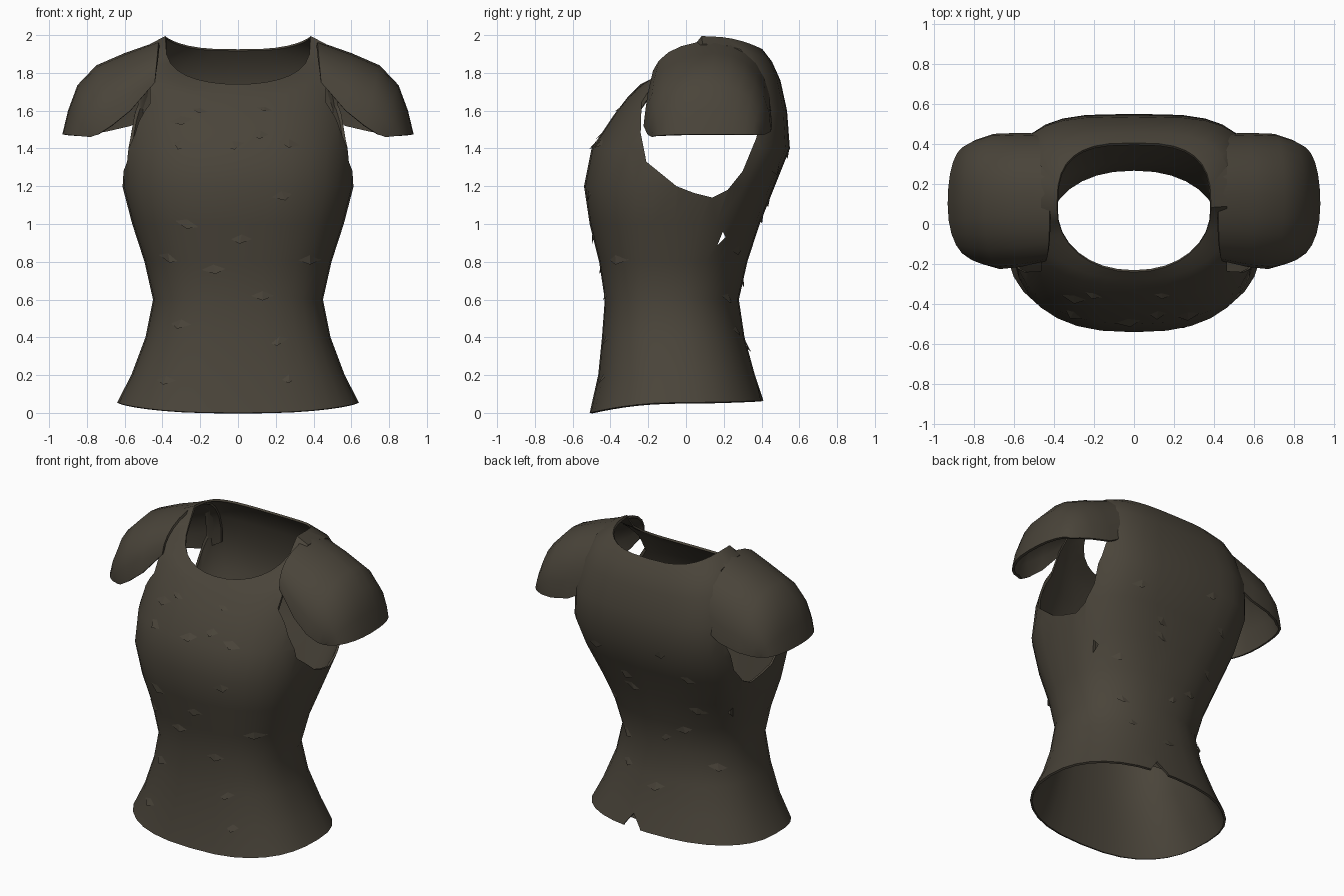
import bpy, bmesh, math, random
from mathutils import Vector

if "Cube" in bpy.data.objects:
    bpy.data.objects.remove(bpy.data.objects["Cube"])

random.seed(4)
leather = bpy.data.materials.new("dark_olive_brown")
leather.diffuse_color = (0.068, 0.058, 0.042, 1)
leather.use_nodes = True
leather.node_tree.nodes["Principled BSDF"].inputs["Base Color"].default_value = leather.diffuse_color

# Torso rings: half width, front y, back y, z at front, side, back, front and back roundness
RINGS = [
    (.64, -.51, .41, .00, .055, .065, .8, .85),
    (.565, -.465, .365, .2, .2, .2, .8, .85),
    (.49, -.445, .31, .4, .4, .4, .8, .88),
    (.45, -.43, .28, .6, .6, .6, .8, .9),
    (.495, -.46, .325, .8, .8, .8, .8, .85),
    (.56, -.51, .39, 1.0, 1.0, 1.0, .8, .75),
    (.612, -.54, .47, 1.2, 1.2, 1.2, .8, .65),
    (.62, -.50, .55, 1.4, 1.4, 1.4, .8, .58),
    (.605, -.38, .535, 1.58, 1.62, 1.6, .8, .55),
    (.555, -.31, .50, 1.67, 1.83, 1.76, .8, .6),
    (.49, -.275, .455, 1.705, 1.94, 1.86, .85, .62),
    (.385, -.24, .405, 1.74, 1.995, 1.925, .95, .68),
]


def ring_at(v):
    i = max(0, min(int(v), len(RINGS) - 2))
    f = v - i
    return [a + (b - a) * f for a, b in zip(RINGS[i], RINGS[i + 1])]


def torso_point(t, v):
    hw, yf, yb, zf, zs, zb, pf, pb = ring_at(v)
    c, s = math.cos(t), math.sin(t)
    p = pb if s > 0 else pf
    x = hw * math.copysign(abs(c) ** p, c)
    y = (yf + yb) / 2 + (yb - yf) / 2 * math.copysign(abs(s) ** p, s)
    # the front neckline is flatter and wider than the lower rings
    e = 1.6 - max(0, v - 8) / 3 if s < 0 else 1.6
    z = zs + ((zf if s < 0 else zb) - zs) * abs(s) ** e
    return Vector((x, y, z))


def on_surface(x, z, side):
    v = z / .2
    r = ring_at(v)
    k = min(1, abs(x) / r[0]) ** (1 / (r[7] if side > 0 else r[6]))
    return torso_point(side * math.acos(math.copysign(k, x)), v)


def make_object(name, verts, faces, fix_normals=False):
    me = bpy.data.meshes.new(name)
    me.from_pydata([tuple(v) for v in verts], [], faces)
    if fix_normals:
        bm = bmesh.new()
        bm.from_mesh(me)
        bmesh.ops.recalc_face_normals(bm, faces=bm.faces)
        bm.to_mesh(me)
        bm.free()
    me.materials.append(leather)
    ob = bpy.data.objects.new(name, me)
    bpy.context.collection.objects.link(ob)
    return ob


def grid_faces(rows, cols, closed=False, flip=False):
    faces = []
    n = cols if closed else cols - 1
    for i in range(rows - 1):
        for j in range(n):
            k = (j + 1) % cols
            f = (i * cols + j, i * cols + k, (i + 1) * cols + k, (i + 1) * cols + j)
            faces.append(f[::-1] if flip else f)
    return faces


def apply_modifier(ob, m):
    bpy.ops.object.select_all(action='DESELECT')
    ob.select_set(True)
    bpy.context.view_layer.objects.active = ob
    bpy.ops.object.modifier_apply(modifier=m.name)


def thicken(ob, amount):
    m = ob.modifiers.new("thickness", 'SOLIDIFY')
    m.thickness = amount
    m.offset = -1
    apply_modifier(ob, m)


# Torso shell, open at hem and neck
SEG = 32
verts = [torso_point(2 * math.pi * j / SEG, i) for i in range(len(RINGS)) for j in range(SEG)]
torso = make_object("torso", verts, grid_faces(len(RINGS), SEG, closed=True))
thicken(torso, .014)


# Armholes, side slits and hem notch
def cut(outline, axis, lo, hi):
    n = len(outline)
    pts = []
    for d in (lo, hi):
        for a, z in outline:
            pts.append((d, a, z) if axis == 'X' else (a, d, z))
    faces = [tuple(range(n)), tuple(range(2 * n - 1, n - 1, -1))]
    faces += [(i, n + i, n + (i + 1) % n, (i + 1) % n) for i in range(n)]
    cutter = make_object("cutter", pts, faces, True)
    cutter.hide_render = True
    m = torso.modifiers.new("cut", 'BOOLEAN')
    m.operation = 'DIFFERENCE'
    m.solver = 'EXACT'
    m.object = cutter
    apply_modifier(torso, m)
    bpy.data.objects.remove(cutter)


ARMHOLE = [(-.20, 1.77), (-.235, 1.65), (-.24, 1.48), (-.21, 1.33), (-.05, 1.2),
           (.04, 1.165), (.14, 1.14), (.22, 1.18), (.30, 1.28), (.37, 1.45),
           (.42, 1.62), (.36, 1.84), (.14, 2.1), (-.12, 2.1)]
SLIT = [(.165, .885), (.21, .93), (.195, .96)]
for s in (1, -1):
    cut(ARMHOLE, 'X', s * .465, s * 1.2)
    cut(SLIT, 'X', s * .3, s * 1.2)
cut([(.06, -.1), (.21, -.1), (.19, .07), (.13, .15), (.06, .07)], 'Y', .2, .7)
bpy.ops.object.shade_smooth_by_angle(angle=math.radians(40))

# Torn scrap folded inside the hem notch
scrap = [on_surface(x, z, 1) - Vector((0, .018, 0))
         for x, z in ((.04, .07), (.13, .17), (.23, .07))]
make_object("hem_scrap", scrap, [(0, 1, 2)])

# Cap sleeves: front, top and back point of each arch, going outward
ARCHES = [
    ((.44, -.185, 1.75), (.42, .15, 1.968), (.43, .45, 1.60)),
    ((.57, -.215, 1.60), (.60, .15, 1.905), (.57, .455, 1.52)),
    ((.67, -.225, 1.52), (.75, .14, 1.84), (.70, .45, 1.49)),
    ((.74, -.205, 1.475), (.85, .12, 1.735), (.79, .42, 1.475)),
    ((.77, -.19, 1.465), (.90, .11, 1.60), (.82, .40, 1.47)),
    ((.78, -.18, 1.46), (.93, .10, 1.475), (.83, .39, 1.47)),
]
STEPS = 12
for side, name in ((1, "right_sleeve"), (-1, "left_sleeve")):
    pts = []
    for front, top, back in ARCHES:
        for k in range(STEPS + 1):
            a = math.pi * k / STEPS
            end = front if a < math.pi / 2 else back
            c, s = abs(math.cos(a)) ** .92, abs(math.sin(a)) ** .92
            pts.append((side * (end[0] + (top[0] - end[0]) * s),
                        top[1] + (end[1] - top[1]) * c,
                        end[2] + (top[2] - end[2]) * s))
    sleeve = make_object(name, pts, grid_faces(len(ARCHES), STEPS + 1, flip=side > 0))
    thicken(sleeve, .016)
    bpy.ops.object.shade_smooth_by_angle(angle=math.radians(40))

# Small lifted tears in the cloth
SPOTS = [(-.2, 1.64), (.14, 1.66), (-.3, 1.56), (.12, 1.48), (-.3, 1.42), (-.03, 1.42),
         (.27, 1.43), (.23, 1.15), (-.27, 1.0), (.02, .92), (-.37, .82), (.38, .81),
         (-.13, .76), (.13, .62), (-.3, .47), (.22, .38), (.27, .18), (-.38, .17)]
tears = [(x, z, -1) for x, z in SPOTS]
tears += [(.36 * math.sin(i * 2.4), .35 + .085 * i, 1) for i in range(13)]
verts, faces = [], []
for x, z, side in tears:
    w, tilt = random.uniform(.035, .065), random.uniform(-.02, .02)
    corners = [(-w, -tilt, .001), (random.uniform(-.02, .02), -.025, .013),
               (w, tilt, .001), (0, .025, .001)]
    b = len(verts)
    for dx, dz, lift in corners:
        p = on_surface(x + dx, z + dz, side)
        out = Vector((p.x, p.y, 0)).normalized()
        verts.append(p + out * lift)
    tri = [(b, b + 1, b + 3), (b + 1, b + 2, b + 3)]
    faces += tri if side < 0 else [f[::-1] for f in tri]
make_object("cloth_tears", verts, faces)
